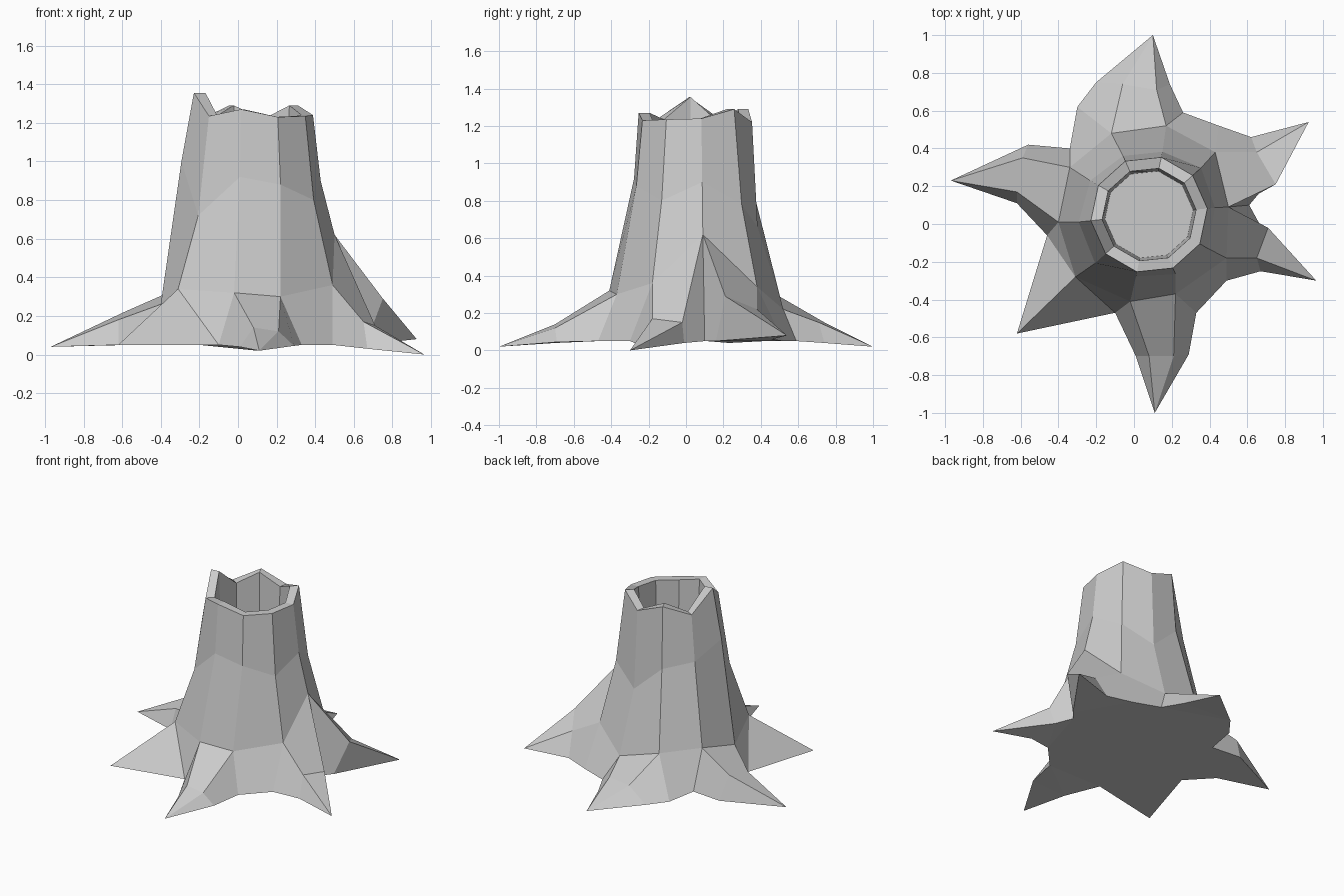
import bpy, bmesh, math

if "Cube" in bpy.data.objects:
    bpy.data.objects.remove(bpy.data.objects["Cube"])

bm = bmesh.new()
N = 10
CX, CY = 0.08, 0.05


def ring(radii, heights):
    out = []
    for i in range(N):
        a = math.radians(6 + 36 * i)
        out.append(bm.verts.new((CX + radii[i] * math.cos(a), CY + radii[i] * math.sin(a), heights[i])))
    return out


def bridge(lo, hi):
    for i in range(N):
        j = (i + 1) % N
        bm.faces.new((lo[i], lo[j], hi[j], hi[i]))


# Hollow trunk with a jagged rim
rim_z = [1.24, 1.29, 1.22, 1.29, 1.22, 1.355, 1.235, 1.27, 1.23, 1.235]
mid_r = [.35, .37, .34, .34, .36, .375, .385, .335, .345, .36]
mid_z = [.90, .78, .66, .85, .90, 1.0, .72, .92, .88, .80]
floor = ring([0.235] * N, [0.82] * N)
inner = ring([0.25] * N, rim_z)
outer = ring([0.31] * N, rim_z)
middle = ring(mid_r, mid_z)
flare = [bm.verts.new(p) for p in (
    (.50, .09, .62), (.43, .38, .34), (.17, .52, .22), (-.12, .48, .30), (-.34, .30, .33),
    (-.40, .01, .26), (-.31, -.28, .34), (-.02, -.41, .32), (.22, -.37, .30), (.49, -.18, .36))]
bm.faces.new(floor)
bridge(floor, inner)
bridge(inner, outer)
bridge(middle, outer)
bridge(flare, middle)

# Shared ground vertices
ground = {}


def vert(p):
    if p not in ground:
        ground[p] = bm.verts.new(p)
    return ground[p]


def face(*vs):
    vs = list(dict.fromkeys(vs))
    if len(vs) > 2:
        bm.faces.new(vs)


# Root: two trunk columns run out along two ridges to a tip, with skirts to the ground
def root(col, tip, ridge_a, ridge_b, near_a, far_a, near_b, far_b):
    a, b = flare[col], flare[(col + 1) % N]
    t, ra, rb, na, fa, nb, fb = map(vert, (tip, ridge_a, ridge_b, near_a, far_a, near_b, far_b))
    face(a, ra, rb, b)
    face(ra, t, rb)
    face(a, na, fa, ra)
    face(ra, fa, t)
    face(b, rb, fb, nb)
    face(rb, t, fb)
    return na, nb


right_back = root(0, (.925, .54, .08), (.75, .21, .29), (.65, .38, .22),
                  (.61, .10, .05), (.66, .16, .05), (.45, .52, .05), (.62, .46, .06))
back = root(2, (.10, 1.0, .02), (.12, .71, .15), (-.06, .74, .15),
            (.26, .59, .05), (.19, .74, .04), (-.30, .62, .05), (-.20, .75, .05))
left = root(4, (-.97, .23, .04), (-.59, .35, .22), (-.62, .17, .18),
            (-.34, .40, .05), (-.56, .42, .05), (-.46, -.06, .05), (-.62, .11, .05))
front = root(7, (.11, -1.0, .02), (.08, -.70, .14), (.21, -.70, .12),
             (-.10, -.47, .05), (.01, -.70, .04), (.33, -.47, .05), (.29, -.69, .045))
right_front = root(9, (.965, -.30, 0.0), (.65, -.18, .17), (.71, -.02, .15),
                   (.49, -.30, .05), (.67, -.25, .03), (.61, .10, .05), (.67, -.01, .04))

# Bark between the roots
for col, p, q in ((1, right_back, back), (3, back, left), (8, front, right_front)):
    face(flare[col], p[1], q[0], flare[col + 1])

# Simple pointed root at the front left
tip = vert((-.62, -.58, .05))
face(flare[5], left[1], flare[6])
face(flare[6], left[1], tip)
face(flare[6], tip, front[0])
face(flare[6], front[0], flare[7])

# Closed underside
bmesh.ops.holes_fill(bm, edges=[e for e in bm.edges if e.is_boundary], sides=0)
bmesh.ops.triangulate(bm, faces=[f for f in bm.faces if len(f.verts) > 10])
bmesh.ops.recalc_face_normals(bm, faces=bm.faces)

mesh = bpy.data.meshes.new("tree_stump")
bm.to_mesh(mesh)
bm.free()
mat = bpy.data.materials.new("plain grey")
mat.diffuse_color = (0.6, 0.6, 0.6, 1)
mat.use_nodes = True
mat.node_tree.nodes["Principled BSDF"].inputs["Base Color"].default_value = mat.diffuse_color
mesh.materials.append(mat)
bpy.context.collection.objects.link(bpy.data.objects.new("tree_stump", mesh))
